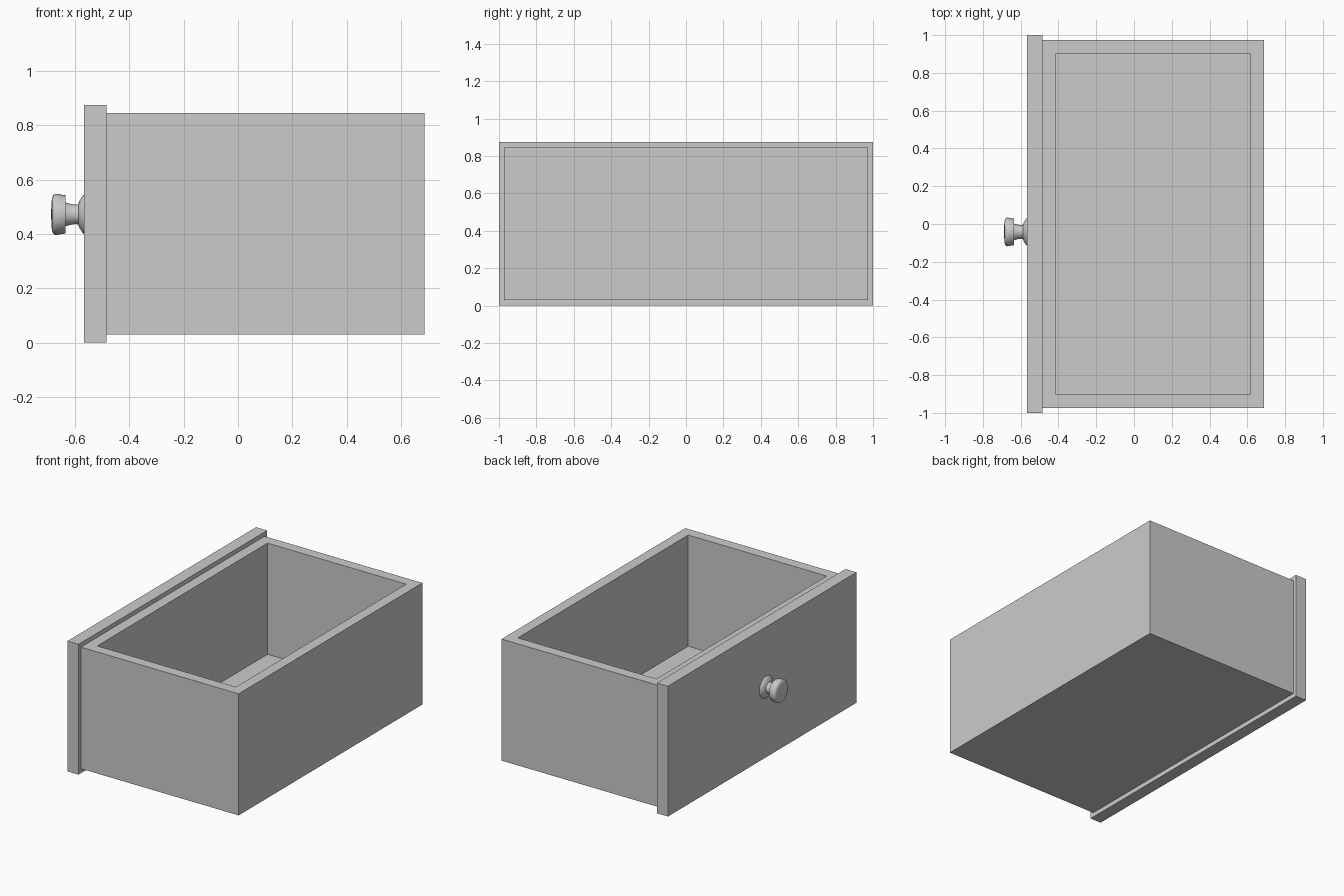
import bpy, bmesh, math
from mathutils import Matrix, Vector

if "Cube" in bpy.data.objects:
    bpy.data.objects.remove(bpy.data.objects["Cube"])


def make_object(name, bm):
    bmesh.ops.recalc_face_normals(bm, faces=bm.faces)
    mesh = bpy.data.meshes.new(name)
    bm.to_mesh(mesh)
    bm.free()
    obj = bpy.data.objects.new(name, mesh)
    bpy.context.collection.objects.link(obj)
    return obj


def box_mesh(lo, hi):
    bm = bmesh.new()
    lo, hi = Vector(lo), Vector(hi)
    bmesh.ops.create_cube(bm, size=1, matrix=Matrix.LocRotScale((lo + hi) / 2, None, hi - lo))
    return bm


# Flat front panel, slightly larger than the box behind it
make_object("front_panel", box_mesh((-0.566, -1, 0), (-0.484, 1, 0.875)))

# Open box: inset the top face for the rim, then extrude it down to the floor
wall, floor_z, top_z = 0.071, 0.10, 0.846
bm = box_mesh((-0.484, -0.974, 0.030), (0.687, 0.974, top_z))
bm.normal_update()
top = max(bm.faces, key=lambda f: f.calc_center_median().z)
bmesh.ops.inset_region(bm, faces=[top], thickness=wall, use_even_offset=True)
cavity = bmesh.ops.extrude_discrete_faces(bm, faces=[top])["faces"][0]
for v in cavity.verts:
    v.co.z = floor_z
make_object("drawer_box", bm)

# Turned knob: (x, radius) profile spun around the x axis
profile = [(-0.566, 0), (-0.566, 0.073), (-0.570, 0.071), (-0.585, 0.048),
           (-0.588, 0.037), (-0.600, 0.036), (-0.618, 0.039), (-0.635, 0.044),
           (-0.635, 0.070), (-0.652, 0.073), (-0.668, 0.076), (-0.675, 0.075),
           (-0.681, 0.070), (-0.685, 0.059), (-0.687, 0.035), (-0.688, 0)]
center = Vector((0, -0.042, 0.472))
bm = bmesh.new()
verts = [bm.verts.new(center + Vector((x, 0, r))) for x, r in profile]
edges = [bm.edges.new(pair) for pair in zip(verts, verts[1:])]
bmesh.ops.spin(bm, geom=verts + edges, cent=center, axis=(1, 0, 0),
               angle=math.tau, steps=32, use_merge=True)
bmesh.ops.remove_doubles(bm, verts=bm.verts, dist=0.0001)
knob = make_object("knob", bm)
bpy.context.view_layer.objects.active = knob
knob.select_set(True)
bpy.ops.object.shade_smooth_by_angle(angle=math.radians(35))
